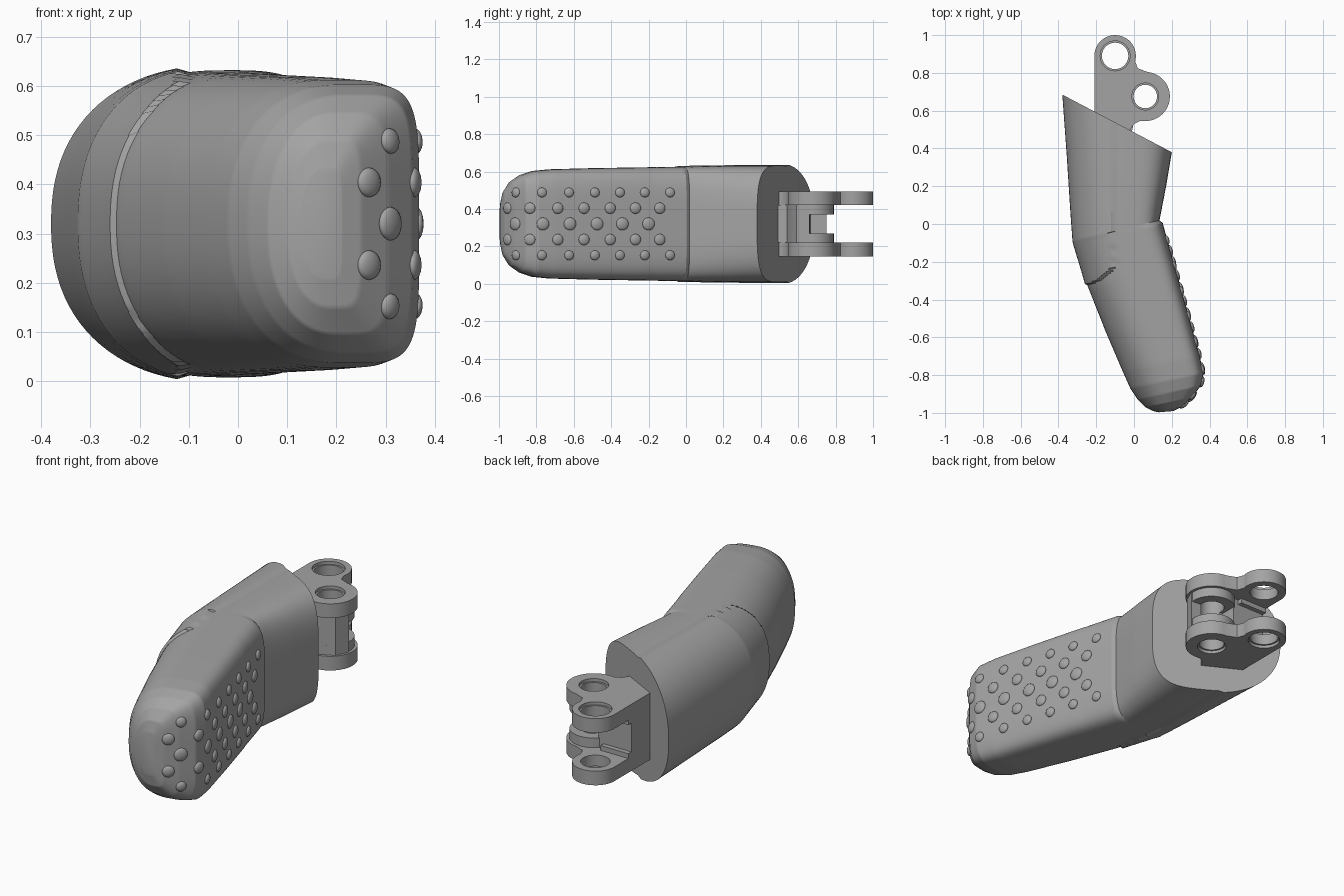
import bpy, bmesh
from math import sin, cos, pi, radians
from mathutils import Vector, Matrix
from mathutils.bvhtree import BVHTree

cube = bpy.data.objects.get("Cube")
if cube:
    bpy.data.objects.remove(cube, do_unlink=True)

grey = bpy.data.materials.new("mid_grey")
grey.use_nodes = True
grey.diffuse_color = (0.37, 0.37, 0.37, 1)
grey.node_tree.nodes["Principled BSDF"].inputs["Base Color"].default_value = (0.37, 0.37, 0.37, 1)

MID = 0.32  # height of the symmetry plane


def add_object(name, mesh, angle=35):
    mesh.materials.clear()
    mesh.materials.append(grey)
    obj = bpy.data.objects.new(name, mesh)
    bpy.context.collection.objects.link(obj)
    bpy.ops.object.select_all(action="DESELECT")
    obj.select_set(True)
    bpy.context.view_layer.objects.active = obj
    bpy.ops.object.shade_smooth_by_angle(angle=radians(angle))
    return obj


def arc(cx, cy, r, start, end, n=24):
    steps = [radians(start + (end - start) * i / n) for i in range(n + 1)]
    return [(cx + r * cos(a), cy + r * sin(a)) for a in steps]


def circle(cx, cy, r):
    return arc(cx, cy, r, 0, 360, 40)[:-1]


def slab(name, loops, z0, z1):
    """Flat outline with holes, extruded from z0 to z1."""
    curve = bpy.data.curves.new(name, "CURVE")
    curve.dimensions = "2D"
    curve.fill_mode = "BOTH"
    curve.extrude = (z1 - z0) / 2
    for loop in loops:
        spline = curve.splines.new("POLY")
        spline.points.add(len(loop) - 1)
        for p, (x, y) in zip(spline.points, loop):
            p.co = (x, y, 0, 1)
        spline.use_cyclic_u = True
    temp = bpy.data.objects.new(name + "_outline", curve)
    bpy.context.collection.objects.link(temp)
    bpy.context.view_layer.update()
    mesh = bpy.data.meshes.new_from_object(temp.evaluated_get(bpy.context.evaluated_depsgraph_get()))
    bpy.data.objects.remove(temp, do_unlink=True)
    mesh.transform(Matrix.Translation((0, 0, (z0 + z1) / 2)))
    return add_object(name, mesh)


# Body: lofted sections (outer x, y, inner x, y, half height)
SECTIONS = [
    (-.37, .68, .20, .38, .312), (-.345, .35, .17, .20, .311),
    (-.325, .05, .145, .07, .308), (-.315, -.09, .135, .02, .306),
    (-.31, -.11, .152, .005, .306), (-.265, -.26, .20, -.17, .303),
    (-.245, -.33, .217, -.23, .302), (-.15, -.57, .285, -.47, .298),
    (-.06, -.78, .348, -.70, .292), (-.02, -.87, .368, -.79, .283),
    (.02, -.93, .355, -.855, .262), (.06, -.97, .305, -.92, .225),
    (.10, -.99, .25, -.97, .17), (.13, -.997, .21, -.99, .11),
]
SUB, RING, SHELL_END = 10, 96, 5.9


def section(s):
    i = min(int(s), len(SECTIONS) - 2)
    f = s - i
    lx, ly, rx, ry, h = [a + (b - a) * f for a, b in zip(SECTIONS[i], SECTIONS[i + 1])]
    left, right = Vector((lx, ly, MID)), Vector((rx, ry, MID))
    across = (right - left).normalized()
    square = 3.5 + 1.5 * min(s / 6, 1)   # inner side gets boxier forwards
    points = []
    for k in range(RING):
        t = -pi + 2 * pi * (k + .5) / RING
        c, z = cos(t), sin(t)
        n, width = (2.3, -.6) if c > 0 else (square, .4)
        u = .6 + width * abs(c) ** (2 / n)
        p = left.lerp(right, u)
        p.z += h * abs(z) ** (2 / n) * (1 if z > 0 else -1)
        # raised outer shell with a rounded front end
        if (abs(t) / 1.35) ** 3 + (s / SHELL_END) ** 6 < 1:
            p += .011 * (Vector((0, 0, z)) - across * c)
        points.append(p)
    return points


bm = bmesh.new()
rings = [[bm.verts.new(p) for p in section(i / SUB)]
         for i in range((len(SECTIONS) - 1) * SUB + 1)]
for a, b in zip(rings, rings[1:]):
    for k in range(RING):
        j = (k + 1) % RING
        bm.faces.new((a[k], a[j], b[j], b[k]))
bm.faces.new(rings[0])
bm.faces.new(rings[-1])
bmesh.ops.recalc_face_normals(bm, faces=bm.faces)
surface = BVHTree.FromBMesh(bm)
body_mesh = bpy.data.meshes.new("body")
bm.to_mesh(body_mesh)
bm.free()
add_object("body", body_mesh, 32)

# Grip studs, set onto the inner side of the body
ROWS = [
    (0, .034, (-.914, -.765, -.62, -.475, -.34, -.20)),
    (.084, .030, (-.955, -.835, -.685, -.545, -.405, -.27, -.14)),
    (.168, .026, (-.91, -.77, -.625, -.487, -.353, -.22, -.085)),
]
bm = bmesh.new()
for offset, radius, ys in ROWS:
    for side in ((1, -1) if offset else (1,)):
        for y in ys:
            hit, normal, _, _ = surface.ray_cast(Vector((2, y, MID + side * offset)), Vector((-1, 0, 0)))
            if hit is None:
                continue
            place = (Matrix.Translation(hit) @ normal.to_track_quat("Z", "Y").to_matrix().to_4x4()
                     @ Matrix.Diagonal((radius, radius, .013, 1)))
            bmesh.ops.create_uvsphere(bm, u_segments=20, v_segments=10, radius=1, matrix=place)
studs = bpy.data.meshes.new("grip_studs")
bm.to_mesh(studs)
bm.free()
add_object("grip_studs", studs, 60)

# Hinge plates: two lobes with counterbored holes
FAR, NEAR = (-.10, .89), (.06, .675)
plate = ([(-.21, .45)] + arc(*FAR, .11, 180, -15) + [(.02, .825)]
         + arc(*NEAR, .13, 85, -90) + [(.03, .545), (0, .53), (-.02, .50), (-.03, .40)])
for name, side in (("upper", 1), ("lower", -1)):
    for part, lo, hi, bore in (("plate", .10, .158, 0), ("rim", .158, .174, .009)):
        z0, z1 = sorted((MID + side * lo, MID + side * hi))
        slab(f"{name}_hinge_{part}", [plate, circle(*FAR, .07 + bore), circle(*NEAR, .062 + bore)], z0, z1)
    # collar beneath the near hole
    z0, z1 = sorted((MID + side * .05, MID + side * .10))
    slab(f"{name}_hinge_collar", [circle(*NEAR, .115), circle(*NEAR, .062)], z0, z1)
    # flared foot joining the web to the plate
    z0, z1 = sorted((MID + side * .075, MID + side * .10))
    slab(f"{name}_web_foot", [[(-.21, .70), (-.05, .70), (-.05, .775), (-.21, .775)]], z0, z1)

# Web and column between the plates
web = ([(-.21, .45), (-.03, .40), (0, .54), (.06, .55), (.15, .59), (.18, .66)]
       + arc(*NEAR, .062, -10, -170) + [(-.02, .665), (-.02, .75), (-.21, .75)])
slab("hinge_web", [web], MID - .10, MID + .10)
